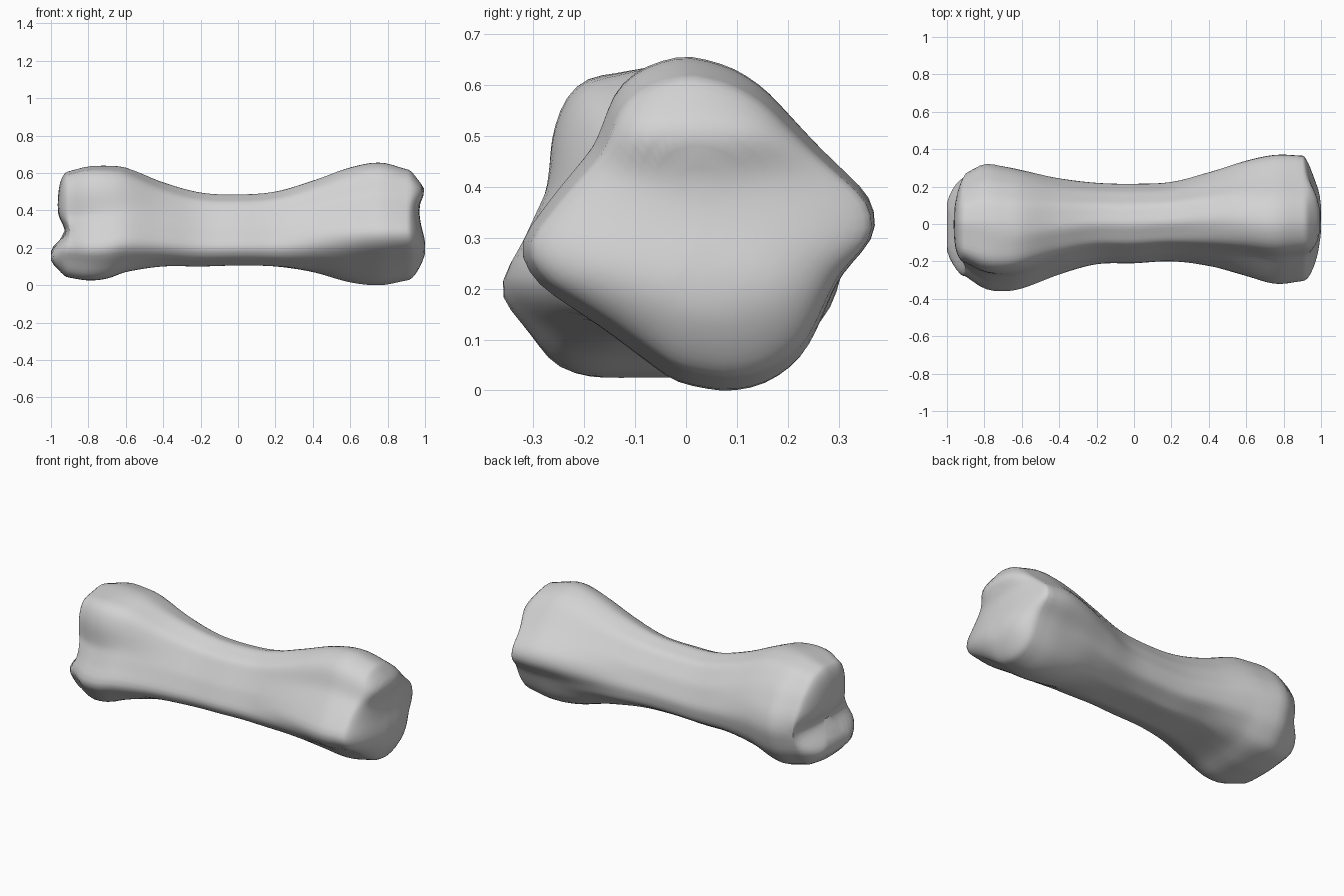
import bpy
import bmesh
import math
from mathutils import Vector

default = bpy.data.objects.get("Cube")
if default:
    bpy.data.objects.remove(default, do_unlink=True)

SIDES = 72
RINGS = 48

# Cross-sections (y, z) of the three regions of the bone
LEFT_KNOB = [(0, .64), (.12, .61), (.22, .52), (.3, .4), (.32, .31), (.28, .17),
             (.19, .06), (0, .03), (-.19, .03), (-.26, .05), (-.31, .13), (-.365, .2),
             (-.31, .28), (-.26, .38), (-.26, .5), (-.24, .57), (-.2, .615)]
SHAFT = [(0, .485), (.1, .455), (.17, .36), (.215, .25), (.2, .17), (.1, .11),
         (-.08, .11), (-.18, .15), (-.21, .2), (-.17, .31), (-.1, .44)]
RIGHT_KNOB = [(0, .655), (.09, .63), (.15, .59), (.25, .48), (.35, .38), (.365, .31),
              (.29, .22), (.24, .1), (.21, .055), (.15, .015), (.08, 0), (-.02, .02),
              (-.15, .12), (-.28, .21), (-.32, .28), (-.25, .38), (-.17, .48),
              (-.13, .59), (-.08, .63)]

# Silhouette along the length: x, y min, y max, z min, z max
STATIONS = [(-.9, -.28, .27, .04, .61), (-.8, -.345, .32, .025, .635),
            (-.7, -.36, .31, .035, .64), (-.6, -.345, .29, .07, .63),
            (-.4, -.27, .245, .1, .55), (-.2, -.215, .22, .1, .495),
            (0, -.21, .215, .105, .485), (.2, -.2, .225, .1, .5),
            (.4, -.23, .28, .07, .56), (.6, -.28, .34, .015, .63),
            (.76, -.32, .37, .0, .655), (.9, -.305, .365, .025, .62)]


def unit_outline(points):
    """Resample an outline by angle, soften it and fit it to a -1..1 square."""
    centre = sum((Vector(p) for p in points), Vector((0, 0))) / len(points)
    polar = []
    for p in points:
        d = Vector(p) - centre
        polar.append((math.atan2(d.y, d.x), d.length))
    polar.sort()
    first, last = polar[0], polar[-1]
    polar = [(last[0] - math.tau, last[1])] + polar + [(first[0] + math.tau, first[1])]
    radii = []
    for i in range(SIDES):
        a = -math.pi + math.tau * i / SIDES
        for (a0, r0), (a1, r1) in zip(polar, polar[1:]):
            if a0 <= a <= a1:
                # straight chord between the two neighbouring points
                radii.append(r0 * r1 * math.sin(a1 - a0)
                             / (r0 * math.sin(a - a0) + r1 * math.sin(a1 - a)))
                break
    radii = [(radii[i - 1] + 2 * radii[i] + radii[(i + 1) % SIDES]) / 4
             for i in range(SIDES)]
    pts = [(-r * math.cos(math.tau * i / SIDES), -r * math.sin(math.tau * i / SIDES))
           for i, r in enumerate(radii)]
    axes = []
    for axis in zip(*pts):
        low, high = min(axis), max(axis)
        axes.append([2 * (v - low) / (high - low) - 1 for v in axis])
    return [Vector(p) for p in zip(*axes)]


def slope(i, k):
    a, b = STATIONS[max(i - 1, 0)], STATIONS[min(i + 1, len(STATIONS) - 1)]
    return (b[k] - a[k]) / (b[0] - a[0])


def silhouette(x):
    """Smoothly interpolated limits at x."""
    i = max(j for j in range(len(STATIONS) - 1) if STATIONS[j][0] <= x or j == 0)
    a, b = STATIONS[i], STATIONS[i + 1]
    h = b[0] - a[0]
    t = (x - a[0]) / h
    s = t * t * (3 - 2 * t)
    return [a[k] + (b[k] - a[k]) * s
            + h * t * (1 - t) * ((1 - t) * slope(i, k) - t * slope(i + 1, k))
            for k in range(1, 5)]


def smoothstep(low, high, v):
    t = min(max((v - low) / (high - low), 0), 1)
    return t * t * (3 - 2 * t)


def bump(z, centre, width):
    return math.exp(-((z - centre) / width) ** 2)


def end_x(side, y, z):
    """End faces: two lobes with a groove between them, rounded sideways."""
    if side < 0:
        return -.965 - .055 * bump(z, .15, .07) + .04 * bump(z, .29, .06) + .4 * y * y
    return .965 + .04 * bump(z, .51, .06) + .04 * bump(z, .19, .13) - .3 * y * y


left, shaft, right = map(unit_outline, (LEFT_KNOB, SHAFT, RIGHT_KNOB))


def section(x):
    if x > 0:
        knob, w = right, smoothstep(.15, .75, x)
    else:
        knob, w = left, smoothstep(.25, .88, -x)
    y0, y1, z0, z1 = silhouette(x)
    ring = []
    for s, k in zip(shaft, knob):
        p = s.lerp(k, w)
        ring.append(Vector((x, (y0 + y1 + p.x * (y1 - y0)) / 2,
                            (z0 + z1 + p.y * (z1 - z0)) / 2)))
    return ring


def cap(side, ring):
    """Shrinking rings that round off one end, outermost first."""
    centre = sum(ring, Vector()) / len(ring)
    rings = []
    for s in (.985, .95, .9, .84, .76, .66, .54, .4, .25, .08):
        bulge = math.sqrt(1 - s ** 4)
        new = []
        for v in ring:
            p = centre.lerp(v, s)
            p.x += (end_x(side, p.y, p.z) - p.x) * bulge
            p.x = min(max(p.x, -1), 1)
            new.append(p)
        rings.append(new)
    return rings


# Loft the whole bone as one skin
start, stop = STATIONS[0][0], STATIONS[-1][0]
body = [section(start + (stop - start) * i / RINGS) for i in range(RINGS + 1)]
loops = cap(-1, body[0])[::-1] + body + cap(1, body[-1])

bm = bmesh.new()
rows = [[bm.verts.new(p) for p in ring] for ring in loops]
for a, b in zip(rows, rows[1:]):
    for i in range(SIDES):
        j = (i + 1) % SIDES
        bm.faces.new((a[i], a[j], b[j], b[i]))
bm.faces.new(rows[0])
bm.faces.new(rows[-1])
bmesh.ops.recalc_face_normals(bm, faces=bm.faces)
mesh = bpy.data.meshes.new("bone")
bm.to_mesh(mesh)
bm.free()

# Plain grey surface
grey = bpy.data.materials.new("bone grey")
grey.use_nodes = True
colour = (.65, .65, .65, 1)
grey.diffuse_color = colour
grey.node_tree.nodes["Principled BSDF"].inputs["Base Color"].default_value = colour
mesh.materials.append(grey)

bone = bpy.data.objects.new("bone", mesh)
bpy.context.collection.objects.link(bone)
bpy.context.view_layer.objects.active = bone
bone.select_set(True)
bpy.ops.object.shade_smooth_by_angle(angle=math.radians(40))
